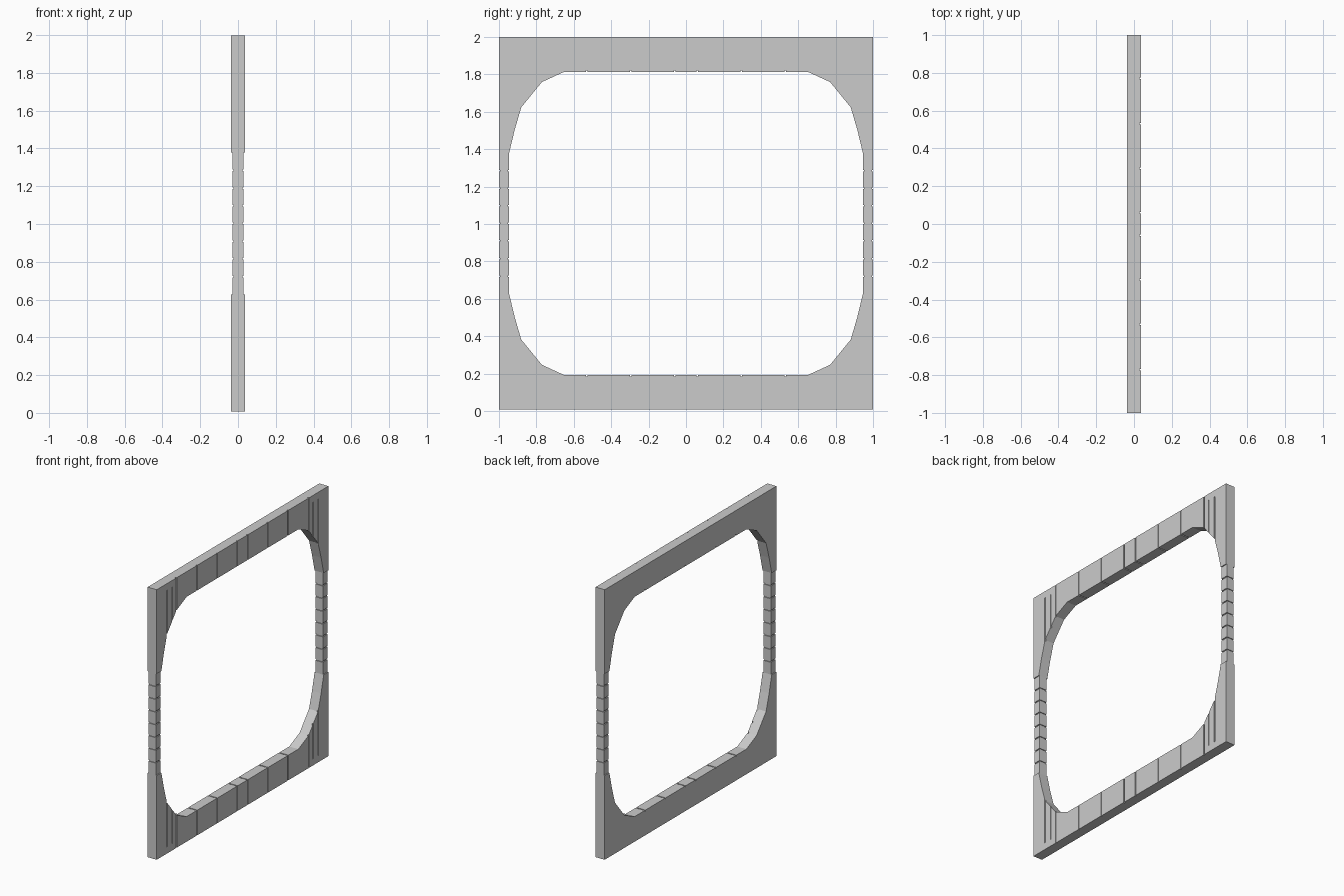
import bpy, bmesh

if "Cube" in bpy.data.objects:
    bpy.data.objects.remove(bpy.data.objects["Cube"])

TX = 0.037          # half thickness of the bars
PX = 0.03           # half thickness of the slim posts
Z0, Z1 = 0.008, 1.998
MID = (Z0 + Z1) / 2
GW, GD = 0.008, 0.008   # groove width and depth


def finish(name, bm):
    bmesh.ops.recalc_face_normals(bm, faces=bm.faces)
    me = bpy.data.meshes.new(name)
    bm.to_mesh(me)
    bm.free()
    ob = bpy.data.objects.new(name, me)
    bpy.context.collection.objects.link(ob)
    return ob


def box(bm, x0, x1, y0, y1, z0, z1):
    vs = bmesh.ops.create_cube(bm, size=1)["verts"]
    for v in vs:
        v.co = ((x0 + x1) / 2 + v.co.x * (x1 - x0),
                (y0 + y1) / 2 + v.co.y * (y1 - y0),
                (z0 + z1) / 2 + v.co.z * (z1 - z0))


# Inner opening, upper half (y, height above the middle)
arc = [(0.65, 0.81), (0.77, 0.755), (0.88, 0.62), (0.915, 0.50), (0.945, 0.375)]
top = Z1 - MID
grooves = [(0.06, 0.81), (0.295, 0.81), (0.53, 0.81),
           (0.77, 0.755), (0.82, 0.695), (0.88, 0.62)]

for name, s in (("upper_bar", 1), ("lower_bar", -1)):
    # Bar with arched corners
    profile = [(1, top), (1, 0.375)] + arc[::-1]
    profile += [(-y, z) for y, z in profile[::-1]]
    bm = bmesh.new()
    face = bm.faces.new([bm.verts.new((-TX, y, MID + s * z)) for y, z in profile])
    ext = bmesh.ops.extrude_face_region(bm, geom=[face])["geom"]
    for v in ext:
        if isinstance(v, bmesh.types.BMVert):
            v.co.x = TX
    bar = finish(name, bm)

    # Grooves on the right-hand face and on the opening edge
    face_bm, edge_bm = bmesh.new(), bmesh.new()
    for y, z in grooves:
        for m in (-1, 1):
            a, b = m * y - GW / 2, m * y + GW / 2
            hi = top + 0.02 if y < 0.8 else top - 0.05
            zs = sorted((MID + s * (z - 0.03), MID + s * hi))
            box(face_bm, TX - GD, TX + 0.02, a, b, *zs)
            if y < 0.6:
                zs = sorted((MID + s * (z - 0.03), MID + s * (z + GD)))
                box(edge_bm, -TX - 0.02, TX + 0.02, a, b, *zs)
    for part, cbm in (("face", face_bm), ("edge", edge_bm)):
        cutter = finish(f"{name}_{part}_groove_cutter", cbm)
        cutter.hide_render = True
        cutter.hide_set(True)
        mod = bar.modifiers.new(part + "_grooves", 'BOOLEAN')
        mod.operation = 'DIFFERENCE'
        mod.solver = 'EXACT'
        mod.object = cutter

# Slim side posts: a core with stacked blocks leaving grooves between
N, H = 8, 0.75
for name, m in (("front_post", -1), ("back_post", 1)):
    bm = bmesh.new()
    levels = []
    for i in range(N):
        a = MID - H / 2 + i * H / N
        b = a + H / N
        levels += [(a + (GW / 2 if i else 0), 0),
                   (b - (GW / 2 if i < N - 1 else 0), 0)]
        if i < N - 1:
            levels += [(b - GW / 2, 0.006), (b + GW / 2, 0.006)]
    rings = []
    for z, d in levels:
        x, yi, yo = PX - d, 0.945 + d, 1.0 - d
        rings.append([bm.verts.new((px, m * py, z)) for px, py in
                      ((-x, yi), (x, yi), (x, yo), (-x, yo))])
    for r, q in zip(rings, rings[1:]):
        for k in range(4):
            n = (k + 1) % 4
            bm.faces.new((r[k], r[n], q[n], q[k]))
    bm.faces.new(rings[0])
    bm.faces.new(rings[-1])
    finish(name, bm)
